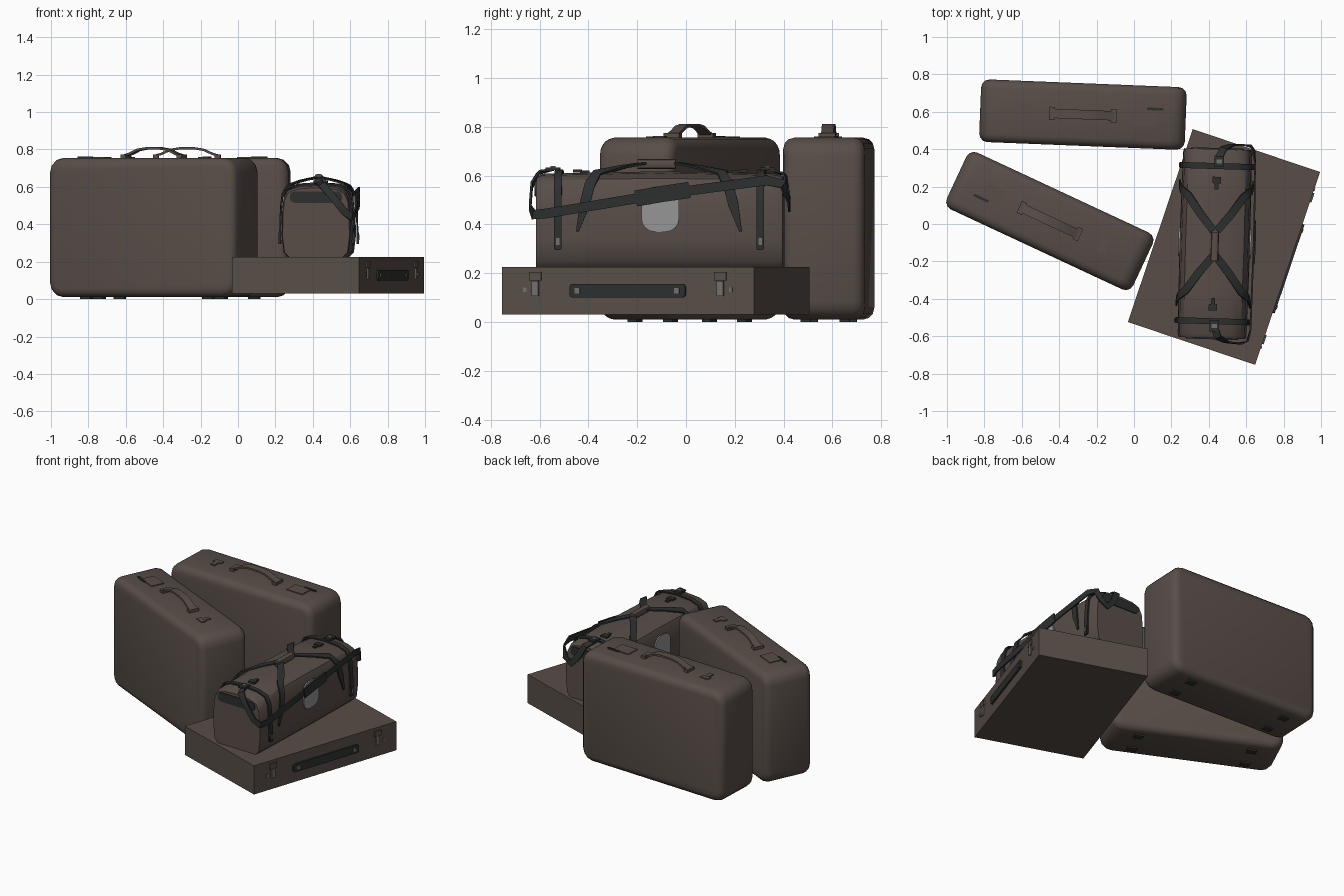
import bpy, bmesh, math
from mathutils import Matrix, Vector

if "Cube" in bpy.data.objects:
    bpy.data.objects.remove(bpy.data.objects["Cube"])


def material(name, rgb):
    m = bpy.data.materials.new(name)
    m.diffuse_color = (*rgb, 1)
    m.use_nodes = True
    m.node_tree.nodes["Principled BSDF"].inputs["Base Color"].default_value = m.diffuse_color
    return m


BROWN = material("brown_leather", (0.098, 0.075, 0.065))
DARK = material("dark_strap", (0.026, 0.029, 0.029))
GREY = material("grey_patch", (0.30, 0.30, 0.30))
METAL = material("dull_metal", (0.17, 0.16, 0.15))


def place(x, y, deg):
    return Matrix.Translation((x, y, 0)) @ Matrix.Rotation(math.radians(deg), 4, 'Z')


def finish(name, bm, mat, frame, angle=35):
    bmesh.ops.recalc_face_normals(bm, faces=bm.faces)
    me = bpy.data.meshes.new(name)
    bm.to_mesh(me)
    bm.free()
    me.materials.append(mat)
    ob = bpy.data.objects.new(name, me)
    bpy.context.collection.objects.link(ob)
    ob.matrix_world = frame
    bpy.ops.object.select_all(action='DESELECT')
    ob.select_set(True)
    bpy.context.view_layer.objects.active = ob
    bpy.ops.object.shade_smooth_by_angle(angle=math.radians(angle))
    return ob


def bevel(bm, edges, offset, segments):
    bmesh.ops.bevel(bm, geom=edges, offset=offset, segments=segments,
                    profile=0.5, affect='EDGES', clamp_overlap=True)


def box(name, center, size, mat, frame, round_axis=None, radius=0.0, segs=3):
    """Box; optionally round the four edges that run along one axis."""
    bm = bmesh.new()
    bmesh.ops.create_cube(bm, size=1)
    for v in bm.verts:
        v.co = Vector(a * b + c for a, b, c in zip(v.co, size, center))
    if round_axis is not None:
        edges = [e for e in bm.edges
                 if abs((e.verts[0].co - e.verts[1].co).normalized()[round_axis]) > 0.9]
        bevel(bm, edges, radius, segs)
    return finish(name, bm, mat, frame)


def ribbon(name, path, width, mat, frame, thick=0.009, tip=1.0):
    """Flat strap through (point, outward normal) pairs."""
    bm = bmesh.new()
    pts = [Vector(p) for p, n in path]
    rings = []
    for i, (p, n) in enumerate(path):
        t = (pts[min(i + 1, len(pts) - 1)] - pts[max(i - 1, 0)]).normalized()
        side = t.cross(Vector(n)).normalized()
        up = side.cross(t).normalized() * thick / 2
        side *= width / 2 * (tip if i == len(path) - 1 else 1)
        rings.append([bm.verts.new(pts[i] + o)
                      for o in (side + up, up - side, -side - up, side - up)])
    for a, b in zip(rings, rings[1:]):
        for k in range(4):
            bm.faces.new((a[k], a[(k + 1) % 4], b[(k + 1) % 4], b[k]))
    bm.faces.new(rings[0])
    bm.faces.new(rings[-1])
    return finish(name, bm, mat, frame, 50)


# Two upright suitcases with soft rounded edges
def suitcase(tag, frame):
    bm = bmesh.new()
    bmesh.ops.create_cube(bm, size=1)
    for v in bm.verts:
        v.co = Vector((v.co.x * 1.10, v.co.y * 0.335, v.co.z * 0.745 + 0.3825))
    bevel(bm, [e for e in bm.edges
               if abs(e.verts[0].co.y - e.verts[1].co.y) > 0.3], 0.075, 3)
    bm.normal_update()
    rim = {e for f in bm.faces if abs(f.normal.y) > 0.9 for e in f.edges}
    bevel(bm, list(rim), 0.045, 3)
    finish(tag + "_body", bm, BROWN, frame, 50)
    # arched carry handle with end mounts
    arc = [(-.175, .765), (-.135, .777), (-.09, .798), (-.04, .806),
           (.04, .806), (.09, .798), (.135, .777), (.175, .765)]
    ribbon(tag + "_handle", [((x, 0, z), (0, 0, 1)) for x, z in arc],
           0.05, BROWN, frame, 0.012)
    for s in (-1, 1):
        box(tag + "_handle_mount", (s * .165, 0, .763), (.03, .07, .022), BROWN, frame)
        # feet below
        for y in (-.08, .08):
            box(tag + "_foot", (s * .36, y, .008), (.06, .04, .016), DARK, frame)
    # latch on one side, plate and dark tag on the other
    box(tag + "_latch_plate", (-.31, .025, .757), (.06, .03, .008), BROWN, frame)
    box(tag + "_latch_tongue", (-.31, -.01, .758), (.03, .05, .008), BROWN, frame)
    box(tag + "_lock_plate", (.33, 0, .757), (.12, .09, .007), BROWN, frame)
    box(tag + "_tag", (.385, .045, .759), (.09, .014, .008), DARK, frame, 2, .006, 2)


suitcase("back_suitcase", place(-.273, .585, -2.3))
suitcase("front_suitcase", place(-.45, .016, 155))

# Flat case lying down
flat = place(.481, -.123, -18.6)
box("flat_case", (0, 0, .128), (.718, 1.088, .195), BROWN, flat)
box("flat_case_handle", (.364, 0, .128), (.012, .50, .055), DARK, flat, 0, .012, 2)
for s in (-1, 1):
    box("flat_case_handle_rivet", (.371, s * .215, .128), (.006, .022, .022), METAL, flat)
    box("flat_case_latch_top", (.362, s * .40, .187), (.010, .052, .036), BROWN, flat)
    box("flat_case_latch", (.362, s * .40, .137), (.010, .028, .06), METAL, flat)
    box("flat_case_keyhole", (.361, s * .445, .132), (.006, .014, .018), METAL, flat)

# Travel bag body, lofted from one half profile
bag = place(.432, -.105, -1.7)
half = [(.150, .225), (.176, .25), (.187, .34), (.185, .46),
        (.177, .54), (.155, .585), (.10, .606), (0, .613)]
profile = half + [(-x, z) for x, z in half[-2::-1]]
bm = bmesh.new()
rings = []
for y, s in ((-.505, .955), (-.485, .985), (-.25, 1), (0, 1.01),
             (.25, 1), (.485, .985), (.505, .955)):
    rings.append([bm.verts.new((x * s, y, .225 + (z - .225) * s)) for x, z in profile])
for a, b in zip(rings, rings[1:]):
    for k in range(len(profile)):
        j = (k + 1) % len(profile)
        bm.faces.new((a[k], a[j], b[j], b[k]))
bm.faces.new(rings[0])
bm.faces.new(rings[-1])
finish("bag_body", bm, BROWN, bag, 42)

# Straps over the bag, with side buckles
over = [(.193, .30), (.195, .36), (.191, .46), (.183, .545),
        (.160, .592), (.10, .613), (0, .620)]
over += [(-x, z) for x, z in over[-2::-1]]
for y in (-.415, .415):
    ribbon("bag_cross_strap", [((x, y, z), (x, 0, (z - .42) * .9)) for x, z in over],
           .032, DARK, bag)
    for s in (-1, 1):
        box("bag_strap_buckle", (s * .197, y, .325), (.012, .024, .06), DARK, bag)
        box("bag_strap_buckle_bar", (s * .202, y, .33), (.006, .014, .03), METAL, bag)

# Carry straps spreading from the grip
arm = [((.010, .07, .650), (0, 0, 1)), ((.08, .155, .636), (.1, 0, 1)),
       ((.150, .255, .612), (.5, 0, 1)), ((.186, .285, .56), (1, 0, .3)),
       ((.194, .305, .48), (1, 0, 0)), ((.197, .335, .37), (1, 0, 0))]
for sx in (-1, 1):
    for sy in (-1, 1):
        ribbon("bag_carry_strap",
               [((p[0] * sx, p[1] * sy, p[2]), (n[0] * sx, 0, n[2])) for p, n in arm],
               .042, DARK, bag, tip=.25)
box("bag_grip", (0, -.015, .647), (.042, .155, .042), BROWN, bag, 1, .014, 2)

# Grey side patches
for s in (-1, 1):
    box("bag_side_patch", (s * .190, .005, .462), (.009, .155, .185), GREY, bag, 0, .055, 4)

# Long shoulder strap around the side
sling = [((.01, -.44, .625), (0, 0, 1)), ((.03, -.50, .612), (0, -1, 1)),
         ((.08, -.525, .56), (0, -1, 0)), ((.15, -.53, .47), (0, -1, 0)),
         ((.190, -.515, .44), (1, -1, 0)), ((.204, -.46, .445), (1, 0, 0)),
         ((.206, -.25, .48), (1, 0, 0)), ((.208, 0, .522), (1, 0, 0)),
         ((.206, .25, .555), (1, 0, 0)), ((.202, .44, .58), (1, 0, 0)),
         ((.190, .51, .565), (1, 1, 0)), ((.165, .53, .50), (0, 1, 0)),
         ((.12, .532, .47), (0, 1, 0)), ((.075, .53, .52), (0, 1, 0)),
         ((.03, .51, .605), (0, 1, 1)), ((0, .44, .625), (0, 0, 1))]
ribbon("bag_shoulder_strap", sling, .04, DARK, bag)
ribbon("bag_shoulder_pad", [((.213, -.095, .506), (1, 0, 0)), ((.214, .01, .524), (1, 0, 0)),
                            ((.213, .125, .541), (1, 0, 0))], .066, DARK, bag)

# End panels, top tabs and seams
for s in (-1, 1):
    box("bag_end_panel", (0, s * .507, .545), (.28, .009, .06), DARK, bag, 1, .026, 3)
    box("bag_end_clip", (.01, s * .44, .628), (.05, .06, .012), DARK, bag)
    box("bag_end_clip_ring", (.01, s * .44, .635), (.03, .02, .008), METAL, bag)
    box("bag_zip_tab", (0, s * .34, .618), (.045, .035, .012), DARK, bag)
    box("bag_zip_pull", (0, s * .31, .616), (.02, .04, .010), DARK, bag)
